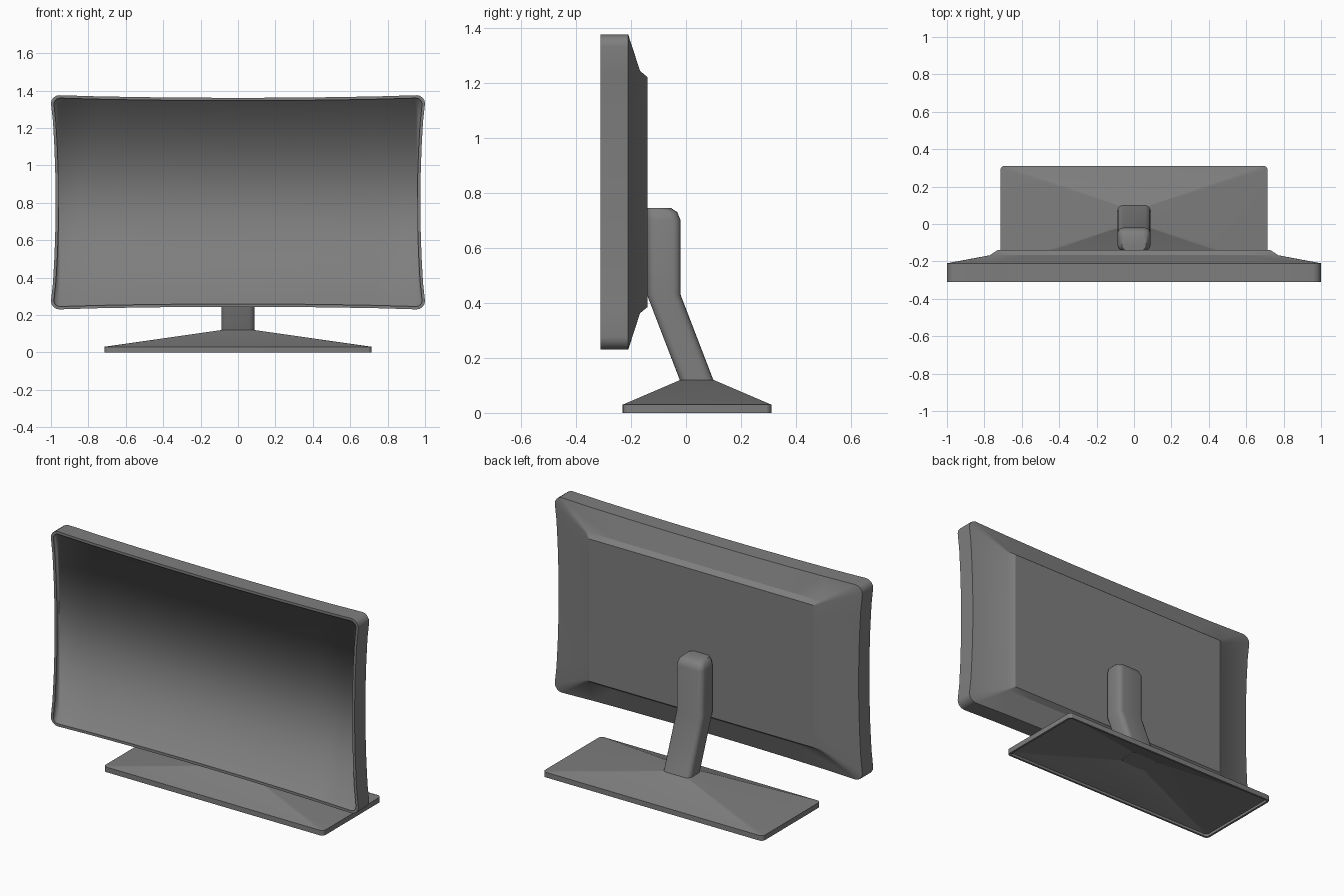
import bpy, bmesh, math

cube = bpy.data.objects.get("Cube")
if cube:
    bpy.data.objects.remove(cube)

grey = bpy.data.materials.new("dark_grey_plastic")
grey.use_nodes = True
colour = (0.21, 0.21, 0.21, 1)
grey.diffuse_color = colour
bsdf = next(n for n in grey.node_tree.nodes if n.type == 'BSDF_PRINCIPLED')
bsdf.inputs["Base Color"].default_value = colour
bsdf.inputs["Roughness"].default_value = 0.6


def outline(hx, hy, r, bow_x=0.0, bow_y=0.0, n=0, m=0, k=5):
    """Rounded rectangle, clockwise from top left; edges may bow inwards."""
    def edge(count):
        return [-0.75 + 1.5 * i / (count - 1) for i in range(count)]

    def corner(sx, sy, start):
        return [(sx * (hx - r) + r * math.cos(a), sy * (hy - r) + r * math.sin(a))
                for a in (start - math.pi / 2 * i / (k - 1) for i in range(k))]

    top = [(t * hx, hy - bow_y * (1 - t * t)) for t in edge(n)] if n else []
    right = [(hx - bow_x * (1 - t * t), -t * hy) for t in edge(m)] if m else []
    half = top + corner(1, 1, math.pi / 2) + right + corner(1, -1, 0)
    return half + [(-x, -y) for x, y in half]


def loft(name, rings, place, smooth_ring=None, strips=0, limit=30):
    """Skin a list of (depth, points) rings; place maps (u, v, depth) to xyz."""
    bm = bmesh.new()
    loops = [[bm.verts.new(place(u, v, d)) for u, v in pts] for d, pts in rings]
    size = len(loops[0])
    for a, b in zip(loops, loops[1:]):
        for i in range(size):
            j = (i + 1) % size
            bm.faces.new((a[i], a[j], b[j], b[i]))
    bm.faces.new(loops[0])
    last = loops[-1]
    if strips:
        # upright strips join top and bottom edges, with one cap at each end
        half = size // 2
        for i in range(strips - 1):
            j = half + strips - 1 - i
            bm.faces.new((last[i], last[i + 1], last[j - 1], last[j]))
        bm.faces.new(last[strips - 1:half + 1])
        bm.faces.new(last[half + strips - 1:] + [last[0]])
    else:
        bm.faces.new(last)
    bmesh.ops.recalc_face_normals(bm, faces=bm.faces)
    soft = set(loops[smooth_ring]) if smooth_ring is not None else set()
    for f in bm.faces:
        f.smooth = True
    for e in bm.edges:
        angle = e.calc_face_angle(0)
        e.smooth = angle < math.radians(limit) or all(v in soft for v in e.verts)
    mesh = bpy.data.meshes.new(name)
    bm.to_mesh(mesh)
    bm.free()
    mesh.materials.append(grey)
    obj = bpy.data.objects.new(name, mesh)
    bpy.context.scene.collection.objects.link(obj)
    return obj


# Display housing: raised back panel, sloping shell, thin bezel, sunken screen
MID_Z = 0.8025


def shell(hx, hy, r, bow=1.0):
    return outline(hx, hy, r, 0.025 * bow, 0.014 * bow, n=7, m=7)


loft("display_housing", [
    (-0.14, shell(0.73, 0.418, 0.004, 0)),
    (-0.167, shell(0.77, 0.44, 0.01, 0)),
    (-0.21, shell(1.0, 0.5725, 0.045)),
    (-0.31, shell(1.0, 0.5725, 0.045)),
    (-0.31, shell(0.984, 0.557, 0.032)),
    (-0.29, shell(0.984, 0.557, 0.032)),
], lambda u, v, d: (u, d, MID_Z + v), smooth_ring=-1, strips=7)


# Stand neck: slanted lower part, upright upper part, crown rounded at the back
def neck_ring(z, front, back, hx=0.088, r=0.03):
    hy, mid = (back - front) / 2, (back + front) / 2
    return z, [(x, y + mid) for x, y in outline(hx, hy, r)]


loft("stand_neck", [
    neck_ring(0.1, -0.015, 0.107),
    neck_ring(0.43, -0.142, -0.02),
    neck_ring(0.70, -0.142, -0.02),
    neck_ring(0.73, -0.142, -0.032, 0.08),
    neck_ring(0.745, -0.142, -0.055, 0.065),
], lambda u, v, d: (u, v, d), limit=40)


# Stand base: hollow low pyramid on a thin rim
loft("stand_base", [
    (0.12, outline(0.086, 0.06, 0.004)),
    (0.03, outline(0.715, 0.27, 0.022)),
    (0.0, outline(0.715, 0.27, 0.022)),
    (0.0, outline(0.703, 0.258, 0.015)),
    (0.015, outline(0.703, 0.258, 0.015)),
    (0.105, outline(0.08, 0.054, 0.003)),
], lambda u, v, d: (u, v + 0.04, d), limit=12)
